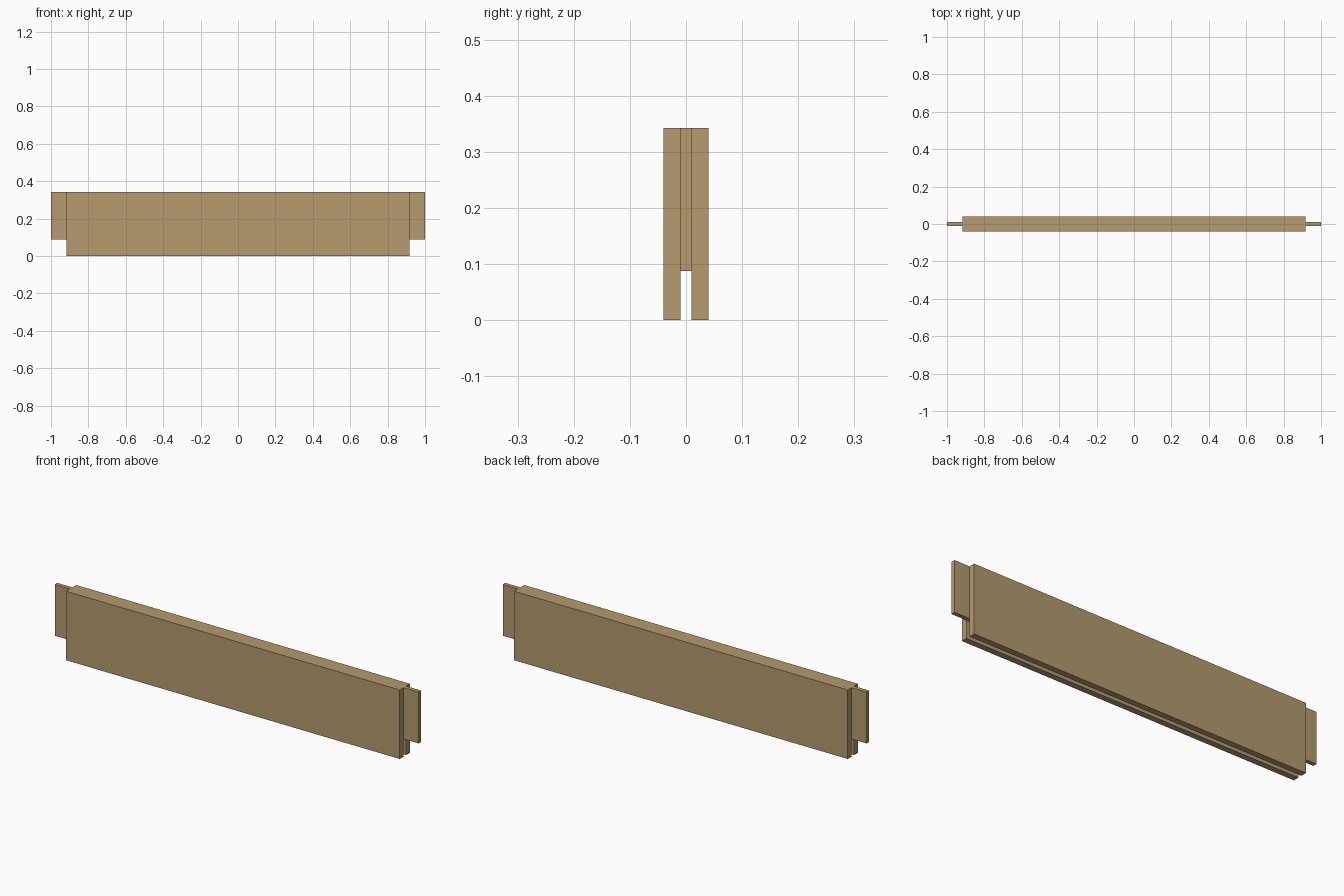
import bpy
import bmesh

if "Cube" in bpy.data.objects:
    bpy.data.objects.remove(bpy.data.objects["Cube"])

wood = bpy.data.materials.new("tan wood")
wood.diffuse_color = (0.465, 0.325, 0.156, 1.0)
wood.use_nodes = True
wood.node_tree.nodes["Principled BSDF"].inputs["Base Color"].default_value = wood.diffuse_color

HEIGHT, HALF_T, SLOT = 0.343, 0.04, 0.01
SLOT_TOP, BODY_X, END_X = 0.088, 0.917, 1.0


def extrude_x(name, profile, x0, x1):
    """Extrude a closed (y, z) profile along x."""
    bm = bmesh.new()
    face = bm.faces.new([bm.verts.new((x0, y, z)) for y, z in profile])
    out = bmesh.ops.extrude_face_region(bm, geom=[face])
    verts = [v for v in out["geom"] if isinstance(v, bmesh.types.BMVert)]
    bmesh.ops.translate(bm, verts=verts, vec=(x1 - x0, 0, 0))
    bmesh.ops.recalc_face_normals(bm, faces=bm.faces[:])
    mesh = bpy.data.meshes.new(name)
    bm.to_mesh(mesh)
    bm.free()
    mesh.materials.append(wood)
    obj = bpy.data.objects.new(name, mesh)
    bpy.context.collection.objects.link(obj)
    return obj


# Board with a slot running along its underside
extrude_x("board", [(-HALF_T, 0), (-SLOT, 0), (-SLOT, SLOT_TOP), (SLOT, SLOT_TOP),
                    (SLOT, 0), (HALF_T, 0), (HALF_T, HEIGHT), (-HALF_T, HEIGHT)],
          -BODY_X, BODY_X)

# Thin tongue at each end, above the slot
tongue = [(-SLOT, SLOT_TOP), (SLOT, SLOT_TOP), (SLOT, HEIGHT), (-SLOT, HEIGHT)]
for name, side in (("left_tongue", -1), ("right_tongue", 1)):
    extrude_x(name, tongue, side * BODY_X, side * END_X)
